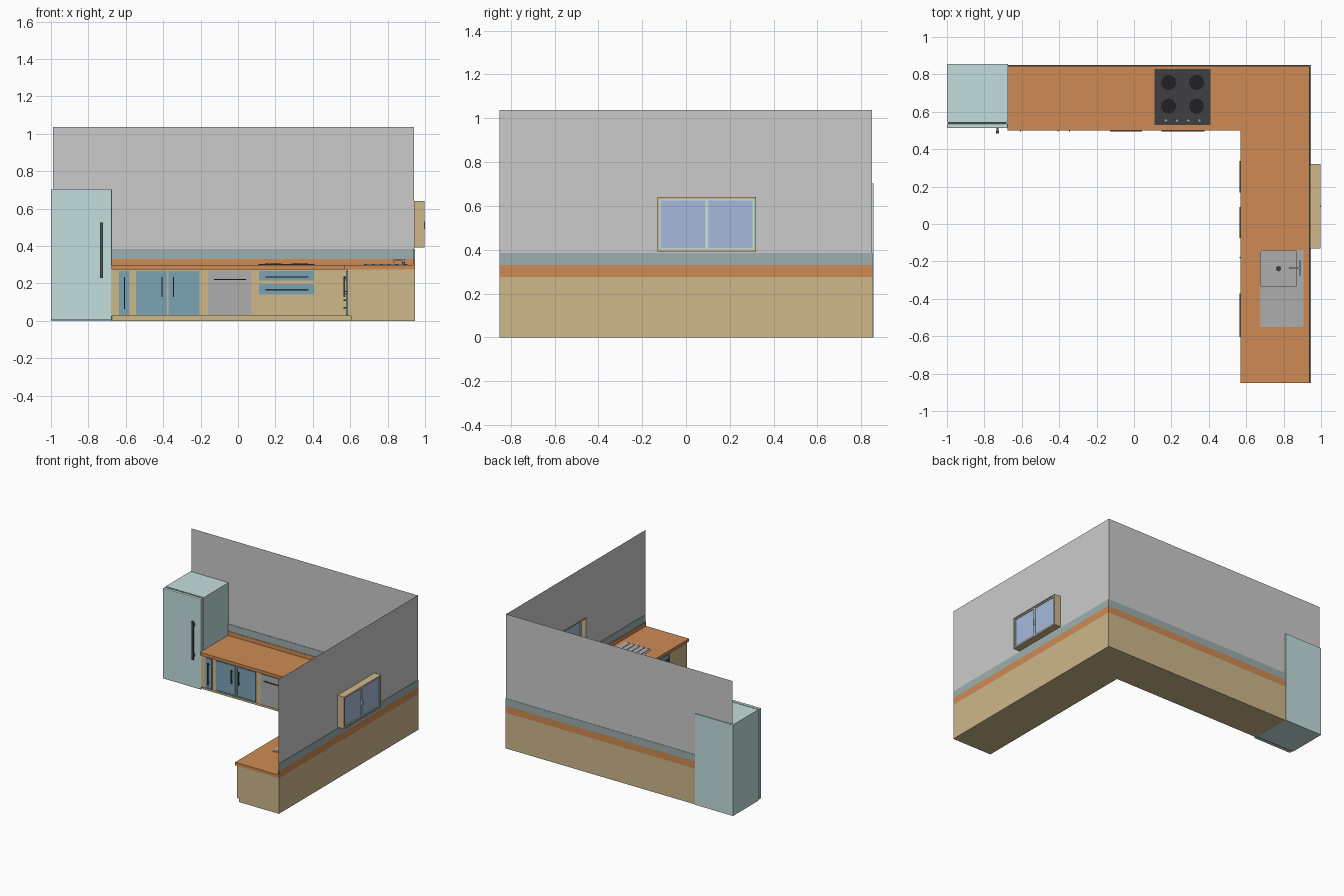
import bpy, bmesh, math
from mathutils import Vector

if "Cube" in bpy.data.objects:
    bpy.data.objects.remove(bpy.data.objects["Cube"])

COL = dict(wood=(.62, .26, .09), cream=(.62, .48, .26), fridge=(.55, .74, .73), blue=(.2, .37, .46),
           tile=(.34, .43, .43), glass=(.38, .49, .7), dark=(.05, .05, .055), black=(.015, .015, .018),
           steel=(.42, .42, .43), handle=(.07, .09, .1))
MATS = {}


def mat(c):
    if c not in MATS:
        MATS[c] = bpy.data.materials.new(c)
        MATS[c].diffuse_color = (*COL[c], 1)
    return MATS[c]


def finish(name, bm, c=None):
    me = bpy.data.meshes.new(name)
    bm.to_mesh(me)
    bm.free()
    ob = bpy.data.objects.new(name, me)
    bpy.context.collection.objects.link(ob)
    if c:
        me.materials.append(mat(c))
    return ob


def add_box(bm, a, b):
    a, b = Vector(a), Vector(b)
    vs = bmesh.ops.create_cube(bm, size=1)['verts']
    for v in vs:
        v.co = Vector([(a[i] + b[i]) / 2 + v.co[i] * abs(b[i] - a[i]) for i in range(3)])
    return vs


def boxes(name, c, *pairs):
    bm = bmesh.new()
    for a, b in pairs:
        add_box(bm, a, b)
    return finish(name, bm, c)


def prism(name, pts, z0, z1, c):
    bm = bmesh.new()
    f = bm.faces.new([bm.verts.new((x, y, z0)) for x, y in pts])
    r = bmesh.ops.extrude_face_region(bm, geom=[f])
    for v in r['geom']:
        if isinstance(v, bmesh.types.BMVert):
            v.co.z = z1
    bmesh.ops.recalc_face_normals(bm, faces=bm.faces)
    return finish(name, bm, c)


def cyl(name, c, x, y, z0, z1, r, n=24):
    bm = bmesh.new()
    bmesh.ops.create_cone(bm, cap_ends=True, segments=n, radius1=r, radius2=r, depth=z1 - z0)
    bmesh.ops.translate(bm, verts=bm.verts, vec=(x, y, (z0 + z1) / 2))
    return finish(name, bm, c)


def inset_face(bm, face, t, depth):
    """Inset one face, then push its centre inwards with walls."""
    n = face.normal.copy()
    bmesh.ops.inset_region(bm, faces=[face], thickness=t)
    top = bmesh.ops.extrude_discrete_faces(bm, faces=[face])['faces'][0]
    bmesh.ops.translate(bm, verts=top.verts, vec=-n * depth)


def ell(front, side, back=.85, right=.945):
    """L-shaped plan: back run front edge at y=front, side run front edge at x=side."""
    return [(-.675, front), (side, front), (side, -.85), (right, -.85), (right, back), (-.675, back)]


# base cabinets, plinth and worktop
plinth = prism('plinth', ell(.535, .605), 0, .025, 'cream')
cabinet = prism('base_cabinets', ell(.515, .585), .025, .275, 'cream')
worktop = prism('worktop', ell(.5, .57), .275, .298, 'wood')
prism('worktop_upstand', ell(.842, .936), .298, .33, 'wood')
prism('tiled_backsplash', [(-.675, .845), (.939, .845), (.939, -.85), (.945, -.85), (.945, .85), (-.675, .85)],
      .33, .385, 'tile')

# walls: thin sheets, the right one with a window opening
WY, WZ = (-.13, .32), (.393, .64)
bm = bmesh.new()
quads = [[(-.99, .848, .2), (.942, .848, .2), (.942, .848, 1.037), (-.99, .848, 1.037)]]
ys, zs = [-.85, *WY, .848], [.2, *WZ, 1.037]
for i in range(3):
    for j in range(3):
        if (i, j) != (1, 1):
            quads.append([(.942, ys[i], zs[j]), (.942, ys[i + 1], zs[j]),
                          (.942, ys[i + 1], zs[j + 1]), (.942, ys[i], zs[j + 1])])
for q in quads:
    bm.faces.new([bm.verts.new(p) for p in q])
bmesh.ops.remove_doubles(bm, verts=bm.verts, dist=1e-4)
finish('walls', bm)


# window
def ring(name, c, x0, x1, y, z, t):
    return boxes(name, c, ((x0, y[0], z[0]), (x1, y[0] + t, z[1])), ((x0, y[1] - t, z[0]), (x1, y[1], z[1])),
                 ((x0, y[0] + t, z[0]), (x1, y[1] - t, z[0] + t)), ((x0, y[0] + t, z[1] - t), (x1, y[1] - t, z[1])))


ring('window_frame', 'cream', .94, .998, WY, WZ, .008)
for k, y in enumerate([(-.122, .095), (.095, .312)]):
    ring(f'window_sash_{k}', 'fridge', .978, .994, y, (.401, .632), .008)
    boxes(f'window_pane_{k}', 'glass', ((.984, y[0] + .007, .408), (.988, y[1] - .007, .625)))
boxes('window_latch', 'fridge', ((.994, .09, .49), (1, .1, .53)))

# fridge
boxes('fridge_body', 'fridge', ((-1, .546, 0), (-.675, .855, .703)))
boxes('fridge_seal', 'dark', ((-.994, .536, .006), (-.681, .547, .697)))
door = boxes('fridge_door', 'fridge', ((-1, .512, .004), (-.675, .537, .703)))
m = door.modifiers.new('bevel', 'BEVEL')
m.width, m.segments = .004, 2
boxes('fridge_handle', 'handle', ((-.738, .484, .23), (-.722, .496, .525)),
      ((-.735, .495, .25), (-.725, .513, .27)), ((-.735, .495, .485), (-.725, .513, .505)))


# cabinet fronts: u runs along the cabinet run, w points out of it
def place(run, u, w, z):
    return (u, .515 - w, z) if run == 'back' else (.585 - w, u, z)


def front(name, run, u0, u1, z0, z1, c, handle, framed=True):
    bm = bmesh.new()
    add_box(bm, place(run, u0, -.002, z0), place(run, u1, .007, z1))
    bm.normal_update()
    out = Vector((0, -1, 0)) if run == 'back' else Vector((-1, 0, 0))
    if framed:
        inset_face(bm, max(bm.faces, key=lambda f: f.normal.dot(out)), .012, .004)
    finish(name, bm, c)
    hu0, hu1, hz0, hz1 = handle
    r = .003
    posts = []
    if hu0 == hu1:
        for z in (hz0 + .012, hz1 - .012):
            posts.append((place(run, hu0 - r, .002, z - r), place(run, hu0 + r, .015, z + r)))
    else:
        for u in (hu0 + .012, hu1 - .012):
            posts.append((place(run, u - r, .002, hz0 - r), place(run, u + r, .015, hz0 + r)))
    boxes(name + '_handle', 'handle',
          (place(run, hu0 - r, .014, hz0 - r), place(run, hu1 + r, .02, hz1 + r)), *posts)


front('narrow_door', 'back', -.635, -.58, .03, .265, 'blue', (-.607, -.607, .065, .23))
front('cupboard_door_left', 'back', -.545, -.38, .03, .265, 'blue', (-.407, -.407, .13, .23))
front('cupboard_door_right', 'back', -.372, -.207, .03, .265, 'blue', (-.345, -.345, .13, .23))
front('dishwasher', 'back', -.16, .073, .03, .265, 'steel', (-.125, .04, .22, .22), False)
for k, (z0, z1, hz) in enumerate([(.215, .267, .235), (.14, .198, .166)]):
    front(f'hob_drawer_{k}', 'back', .113, .405, z0, z1, 'blue', (.15, .375, hz, hz))
for s, (u0, u1) in enumerate([(.145, .36), (-.1, .115)]):
    for k, (z0, z1) in enumerate([(.205, .265), (.12, .195), (.03, .11)]):
        h = (z0 + z1) / 2
        front(f'side_drawer_{s}_{k}', 'side', u0, u1, z0, z1, 'blue', (u0 + .027, u1 - .027, h, h))
front('sink_door', 'side', -.325, -.155, .03, .265, 'blue', (-.18, -.18, .13, .23))
front('end_drawer_upper', 'side', -.63, -.345, .155, .265, 'blue', (-.6, -.375, .23, .23))
front('end_drawer_lower', 'side', -.63, -.345, .03, .145, 'blue', (-.6, -.375, .11, .11))

# hob
boxes('hob_plate', 'dark', ((.11, .528, .297), (.41, .83, .303)))
for i, x in enumerate((.185, .335)):
    for j, y in enumerate((.63, .757)):
        cyl(f'hob_burner_{i}{j}', 'black', x, y, .302, .306, .04, 32)
for i in range(4):
    cyl(f'hob_knob_{i}', 'steel', .17 + .06 * i, .553, .302, .307, .006, 12)

# sink bowl, sunk through the worktop and cabinet
cutter = boxes('sink_cutter', None, ((.678, -.335, .212), (.868, -.143, .4)))
cutter.hide_render = True
for ob in (worktop, cabinet):
    md = ob.modifiers.new('sink_hole', 'BOOLEAN')
    md.object, md.operation, md.solver = cutter, 'DIFFERENCE', 'EXACT'
    bpy.context.view_layer.objects.active = ob
    bpy.ops.object.modifier_apply(modifier=md.name)
bpy.data.objects.remove(cutter)
bm = bmesh.new()
add_box(bm, (.675, -.338, .21), (.871, -.14, .303))
bm.normal_update()
inset_face(bm, max(bm.faces, key=lambda f: f.normal.z), .006, .085)
finish('sink_bowl', bm, 'steel')
cyl('sink_drain', 'dark', .773, -.239, .217, .22, .014, 16)

# sink deck, ribbed drainer and tap
boxes('sink_deck', 'steel', ((.871, -.338, .296), (.905, -.14, .303)), ((.675, -.55, .296), (.905, -.338, .3)))
boxes('drainer_ribs', 'steel', *[((.69 + .042 * i, -.545, .299), (.714 + .042 * i, -.362, .304)) for i in range(5)])
cyl('tap_base', 'steel', .886, -.235, .302, .322, .008, 16)
boxes('tap_spout', 'steel', ((.83, -.239, .319), (.892, -.231, .327)), ((.83, -.239, .311), (.838, -.231, .32)))
boxes('tap_levers', 'steel', ((.882, -.275, .306), (.89, -.195, .313)))

for m in bpy.data.materials:
    if m.users and not m.is_grease_pencil:
        m.use_nodes = True
        m.node_tree.nodes["Principled BSDF"].inputs["Base Color"].default_value = m.diffuse_color
